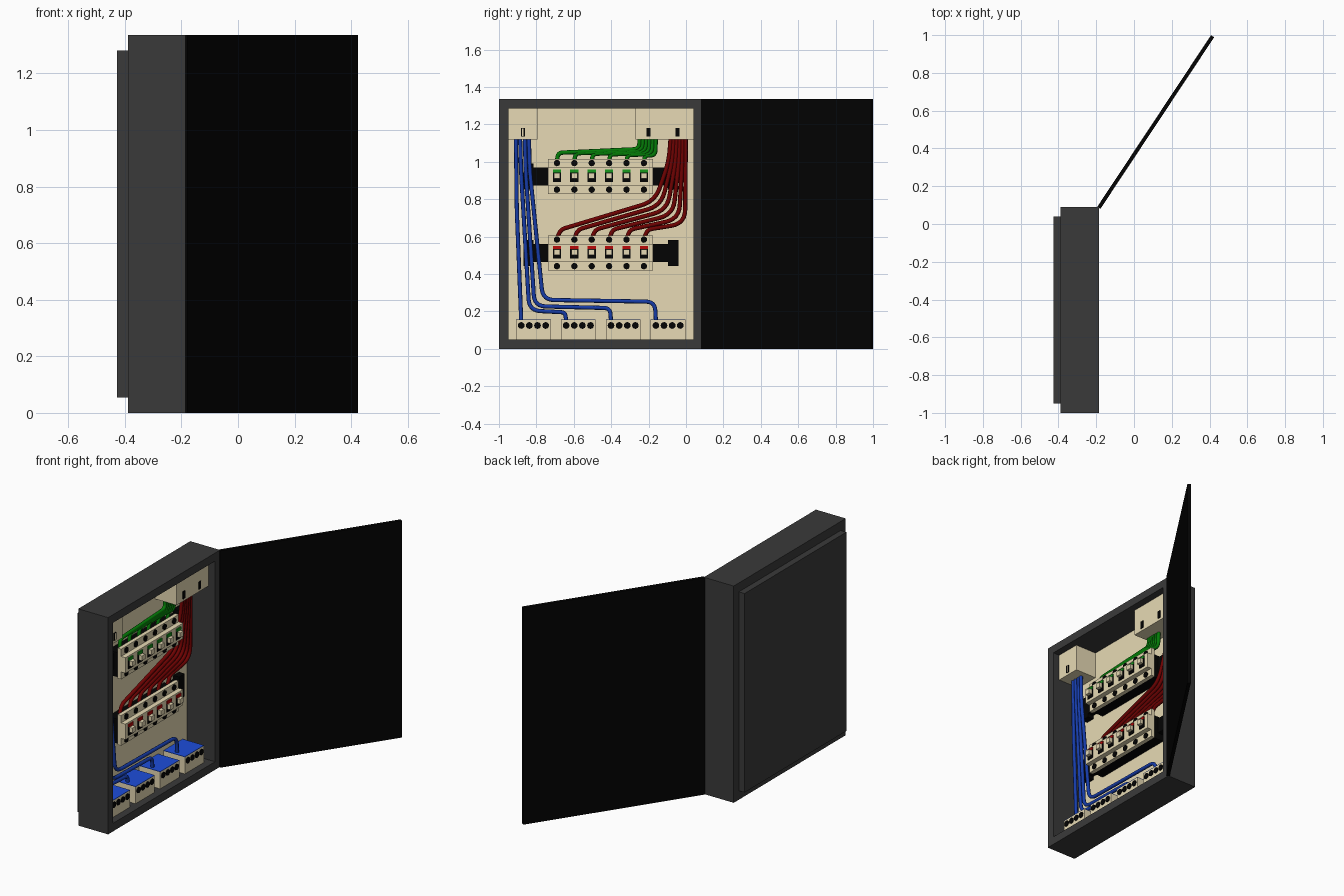
import bpy, bmesh, math
from mathutils import Vector, Matrix

if "Cube" in bpy.data.objects:
    bpy.data.objects.remove(bpy.data.objects["Cube"])


def material(name, rgb):
    m = bpy.data.materials.new(name)
    m.diffuse_color = (*rgb, 1)
    m.use_nodes = True
    m.node_tree.nodes["Principled BSDF"].inputs["Base Color"].default_value = m.diffuse_color
    return m


GREY = material("dark_grey", (0.042, 0.042, 0.042))
BLACK = material("black", (0.001, 0.001, 0.001))
CREAM = material("cream", (0.82, 0.72, 0.47))
BLUE = material("blue", (0.012, 0.075, 0.7))
WIRE_BLUE = material("wire_blue", (0.008, 0.045, 0.4))
GREEN = material("green", (0.008, 0.32, 0.012))
WIRE_GREEN = material("wire_green", (0.001, 0.2, 0.002))
RED = material("red", (0.5, 0.003, 0.003))
WIRE_RED = material("wire_red", (0.16, 0.0005, 0.0005))


def add_box(bm, x, y, z):
    """Box from (min, max) ranges on each axis."""
    size = Vector((x[1] - x[0], y[1] - y[0], z[1] - z[0]))
    mid = Vector((sum(x) / 2, sum(y) / 2, sum(z) / 2))
    bmesh.ops.create_cube(bm, size=1, matrix=Matrix.Translation(mid) @ Matrix.Diagonal((*size, 1)))


def add_disc(bm, x, y, z, r, depth):
    """Short cylinder facing +x, starting at x."""
    mat = Matrix.Translation((x + depth / 2, y, z)) @ Matrix.Rotation(math.pi / 2, 4, 'Y')
    bmesh.ops.create_cone(bm, cap_ends=True, segments=16, radius1=r, radius2=r, depth=depth, matrix=mat)


def finish(bm, name, mat):
    me = bpy.data.meshes.new(name)
    bmesh.ops.recalc_face_normals(bm, faces=bm.faces)
    bm.to_mesh(me)
    bm.free()
    me.materials.append(mat)
    ob = bpy.data.objects.new(name, me)
    bpy.context.collection.objects.link(ob)
    return ob


def boxes(name, mat, *ranges):
    bm = bmesh.new()
    for r in ranges:
        add_box(bm, *r)
    return finish(bm, name, mat)


def wire(name, mat, pts, x, r, fillet):
    """Round tube through (y, z) points with rounded corners."""
    p = [Vector((x, y, z)) for y, z in pts]
    path = [p[0]]
    for a, b, c in zip(p, p[1:], p[2:]):
        f = min(fillet, (a - b).length * 0.48, (c - b).length * 0.48)
        s, e = b + (a - b).normalized() * f, b + (c - b).normalized() * f
        for i in range(7):
            t = i / 6
            path.append(s * (1 - t) ** 2 + b * 2 * t * (1 - t) + e * t * t)
    path.append(p[-1])
    cu = bpy.data.curves.new(name, 'CURVE')
    cu.dimensions = '3D'
    cu.bevel_depth, cu.bevel_resolution, cu.use_fill_caps = r, 2, True
    sp = cu.splines.new('POLY')
    sp.points.add(len(path) - 1)
    for q, v in zip(sp.points, path):
        q.co = (*v, 1)
    cu.materials.append(mat)
    bpy.context.collection.objects.link(bpy.data.objects.new(name, cu))


# Cabinet: box with the front face inset and pushed in
H, FRONT, PANEL = 1.335, -0.185, -0.375
bm = bmesh.new()
add_box(bm, (-0.388, FRONT), (-1, 0.09), (0, H))
bm.normal_update()
face = max(bm.faces, key=lambda f: f.normal.x)
bmesh.ops.inset_individual(bm, faces=[face], thickness=0.05, use_even_offset=True)
inner = bmesh.ops.extrude_discrete_faces(bm, faces=[face])["faces"][0]
bmesh.ops.translate(bm, verts=inner.verts, vec=(-0.198, 0, 0))
finish(bm, "cabinet_body", GREY)
boxes("back_plate", GREY, ((-0.427, -0.387), (-0.95, 0.04), (0.055, 1.28)))
boxes("mounting_panel", CREAM, ((-0.384, PANEL), (-0.95, 0.04), (0.05, 1.285)))

# Open door
dx, dy = 0.602, 0.908
door = boxes("door", BLACK, ((0, math.hypot(dx, dy)), (-0.01, 0.01), (0, H)))
door.location = (-0.186, 0.086, 0)
door.rotation_euler.z = math.atan2(dy, dx)

# Cable entry boxes with slots
boxes("entry_boxes", CREAM,
      ((PANEL, -0.23), (-0.95, -0.795), (1.12, 1.285)),
      ((PANEL, -0.23), (-0.27, 0.04), (1.12, 1.285)))
boxes("entry_slots", BLACK, *[((-0.232, -0.226), (y - 0.01, y + 0.01), (1.135, 1.182))
                              for y in (-0.872, -0.2, -0.045)])
boxes("slot_centre", CREAM, ((-0.23, -0.225), (-0.876, -0.868), (1.138, 1.179)))

# Breaker rows on rails
unit_y = [-0.69 + 0.093 * i for i in range(6)]
for row, zc, colour in (("upper", 0.922, GREEN), ("lower", 0.513, RED)):
    # rail with wider ends, and the dark base behind the breakers
    boxes(row + "_rail", BLACK,
          ((PANEL, -0.335), (-0.86, -0.05), (zc - 0.048, zc + 0.048)),
          ((PANEL, -0.335), (-0.87, -0.815), (zc - 0.07, zc + 0.07)),
          ((PANEL, -0.335), (-0.095, -0.04), (zc - 0.07, zc + 0.07)),
          ((PANEL, -0.303), (-0.73, -0.184), (zc - 0.09, zc + 0.06)))
    # stepped profile swept along the row
    prof = [(-0.304, -0.093), (-0.28, -0.093), (-0.28, -0.048), (-0.25, -0.048),
            (-0.25, 0.048), (-0.28, 0.048), (-0.28, 0.093), (-0.304, 0.093)]
    bm = bmesh.new()
    f = bm.faces.new([bm.verts.new((x, -0.737, zc + z)) for x, z in prof])
    new = bmesh.ops.extrude_face_region(bm, geom=[f])["geom"]
    bmesh.ops.translate(bm, verts=[v for v in new if isinstance(v, bmesh.types.BMVert)], vec=(0, 0.56, 0))
    finish(bm, row + "_breakers", CREAM)
    bm = bmesh.new()
    for y in unit_y:
        for s in (-1, 1):
            add_disc(bm, -0.282, y, zc + s * 0.071, 0.017, 0.008)
    finish(bm, row + "_screws", BLACK)
    boxes(row + "_switch_recesses", BLACK,
          *[((-0.252, -0.245), (y - 0.022, y + 0.022), (zc - 0.031, zc + 0.022)) for y in unit_y])
    boxes(row + "_switches", CREAM,
          *[((-0.25, -0.225), (y - 0.016, y + 0.016), (zc - 0.012, zc + 0.018)) for y in unit_y])
    boxes(row + "_indicators", colour,
          *[((-0.252, -0.243), (y - 0.022, y + 0.022), (zc + 0.02, zc + 0.038)) for y in unit_y])

# Terminal blocks along the bottom, blue on top
centres = [-0.816 + 0.24 * i for i in range(4)]
boxes("terminal_blocks", CREAM,
      *[((PANEL, -0.23), (y - 0.093, y + 0.093), (0.05, 0.153)) for y in centres])
boxes("terminal_tops", BLUE,
      *[((PANEL, -0.23), (y - 0.093, y + 0.093), (0.153, 0.156)) for y in centres])
bm = bmesh.new()
for y in centres:
    for k in range(4):
        add_disc(bm, -0.232, y - 0.065 + 0.0435 * k, 0.125, 0.018, 0.007)
finish(bm, "terminal_holes", BLACK)

# Blue wires: down the left side to the terminal blocks
for i, y0 in enumerate((-0.909, -0.887, -0.862, -0.84)):
    end = centres[i] - 0.065
    if i == 0:
        pts = [(y0, 1.13), (-0.905, 0.75), (end, 0.15)]
    else:
        bend, zb = ((-0.838, 0.205), (-0.81, 0.228), (-0.765, 0.262))[i - 1]
        pts = [(y0, 1.13), (y0 + 0.005, 0.95), (bend, zb), (end - 0.005, zb - 0.01), (end, 0.15)]
    wire(f"blue_wire_{i + 1}", WIRE_BLUE, pts, -0.302, 0.011, 0.06)

# Red and green wires: fan out from the right entry box to the breakers
for i, end in enumerate(unit_y):
    t = i / 5
    y0 = -0.082 + 0.08 * t
    knee = (-0.165 + 0.16 * t, 0.79 - 0.12 * t)
    wire(f"red_wire_{i + 1}", WIRE_RED,
         [(y0, 1.13), (y0 - 0.01 * (1 - t), 1.0), knee, (end + 0.02, 0.638), (end, 0.59)],
         -0.322, 0.0115, 0.075)
    y0 = -0.247 + 0.086 * t
    zb = 1.068 - 0.034 * t
    wire(f"green_wire_{i + 1}", WIRE_GREEN,
         [(y0, 1.13), (y0 - 0.004, zb), (end + 0.005, zb - 0.02 * (1 - t)), (end, 0.995)],
         -0.322, 0.0115, 0.035)
